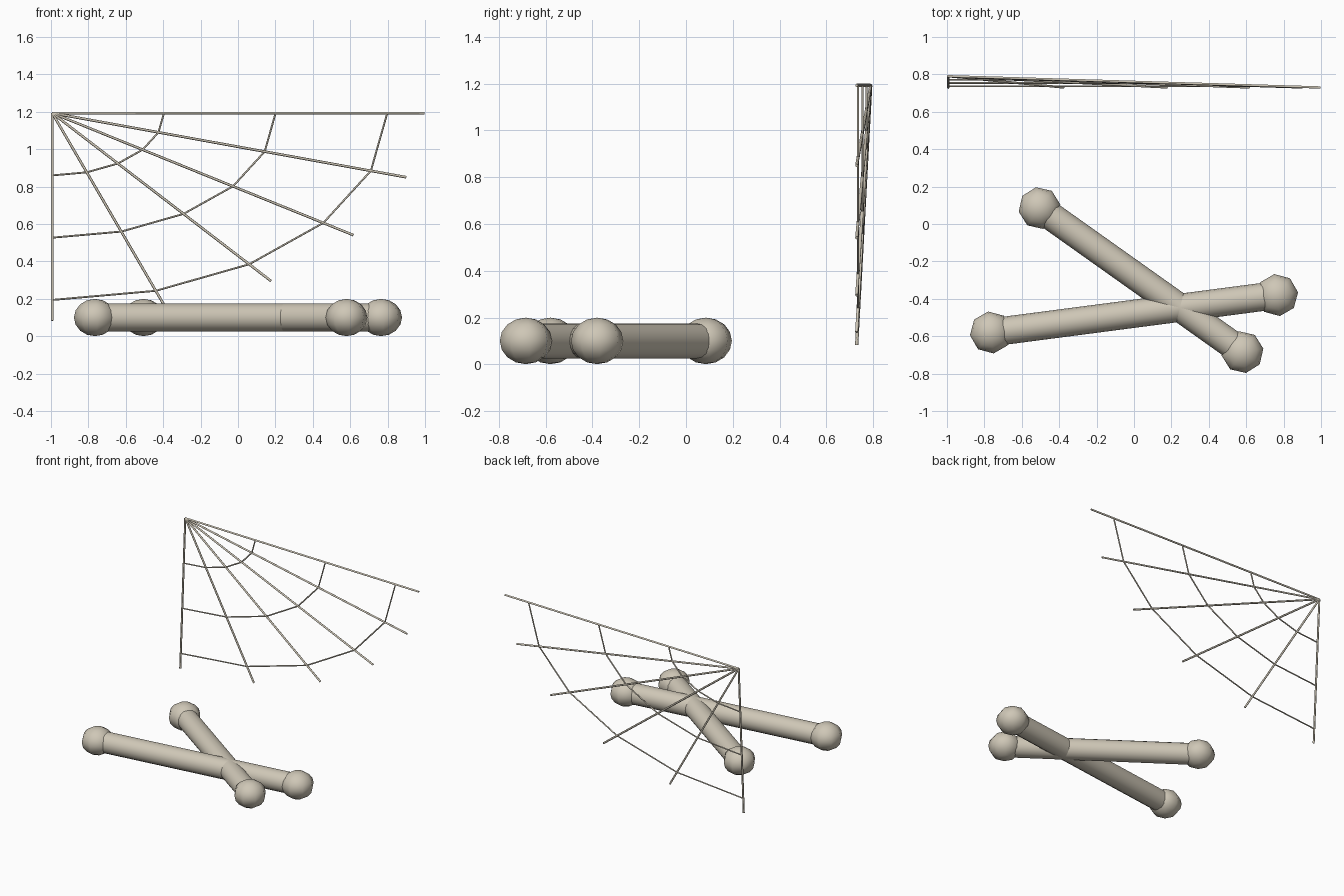
import bpy, math
from mathutils import Vector

if "Cube" in bpy.data.objects:
    bpy.data.objects.remove(bpy.data.objects["Cube"], do_unlink=True)


def material(name, rgb):
    m = bpy.data.materials.new(name)
    m.use_nodes = True
    m.diffuse_color = (*rgb, 1)
    bsdf = m.node_tree.nodes["Principled BSDF"]
    bsdf.inputs["Base Color"].default_value = (*rgb, 1)
    bsdf.inputs["Roughness"].default_value = 0.9
    return m


bone = material("old bone", (0.62, 0.57, 0.47))


def finish(name, angle):
    ob = bpy.context.object
    ob.name = name
    ob.data.materials.append(bone)
    bpy.ops.object.shade_smooth_by_angle(angle=math.radians(angle))
    return ob


def rod(name, a, b, radius, sides):
    a, b = Vector(a), Vector(b)
    bpy.ops.mesh.primitive_cylinder_add(vertices=sides, radius=radius,
                                        depth=(b - a).length, location=(a + b) / 2)
    bpy.context.object.rotation_euler = (b - a).to_track_quat('Z', 'Y').to_euler()
    finish(name, 62)


# Crossed bones: a shaft with a squashed knob at each end
def crossed_bone(name, a, b):
    rod(name + "_shaft", a, b, 0.075, 16)
    turn = math.atan2(b[1] - a[1], b[0] - a[0])
    for side, p in (("right", a), ("left", b)):
        bpy.ops.mesh.primitive_uv_sphere_add(segments=8, ring_count=8, radius=0.113,
                                             location=p, rotation=(0, 0, turn))
        knob = finish(f"{name}_{side}_knob", 50)
        knob.scale.z = 0.88


H = 0.1
crossed_bone("long_bone", (-0.765, -0.58, H), (0.765, -0.38, H))
crossed_bone("short_bone", (-0.505, 0.085, H), (0.58, -0.685, H))

# Quarter cobweb: spokes fan out from a corner hub, rings join them
hub = Vector((-0.993, 0.79, 1.193))
SPOKES = 6
tips = []
for i in range(SPOKES):
    t = math.pi / 2 * i / (SPOKES - 1)
    tips.append(hub + Vector((1.99 * math.cos(t), -0.06, -1.11 * math.sin(t))))
    rod(f"web_spoke_{i + 1}", hub, tips[-1], 0.007, 6)

for r, f in enumerate((0.3, 0.6, 0.9)):
    knots = [hub.lerp(tip, f) for tip in tips]
    for i, (a, b) in enumerate(zip(knots, knots[1:])):
        rod(f"web_ring_{r + 1}_strand_{i + 1}", a, b, 0.005, 6)
